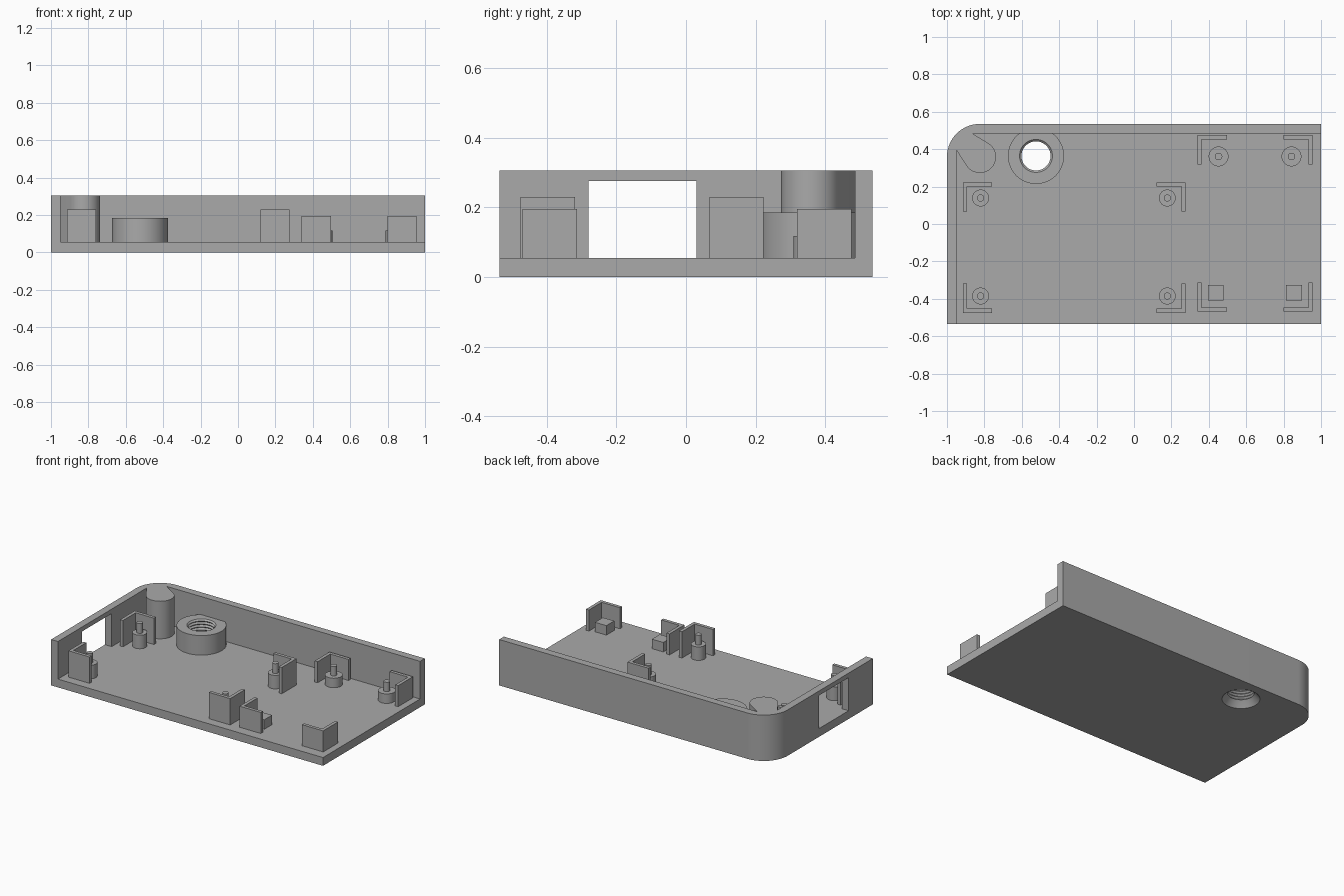
import bpy, bmesh
from math import sin, cos, pi, radians

if "Cube" in bpy.data.objects:
    bpy.data.objects.remove(bpy.data.objects["Cube"], do_unlink=True)

GREY = (0.4, 0.4, 0.4, 1)
mat = bpy.data.materials.new("grey plastic")
mat.use_nodes = True
mat.diffuse_color = GREY
mat.node_tree.nodes["Principled BSDF"].inputs["Base Color"].default_value = GREY

FLOOR, TOP, HX, HY, WALL = 0.055, 0.305, 1.0, 0.535, 0.05
CORNER, CORNER_R, BOSS_R = (-0.824, 0.359), 0.176, 0.086
RING = (-0.524, 0.364)


def finish(name, bm):
    bmesh.ops.recalc_face_normals(bm, faces=bm.faces)
    mesh = bpy.data.meshes.new(name)
    bm.to_mesh(mesh)
    bm.free()
    mesh.materials.append(mat)
    ob = bpy.data.objects.new(name, mesh)
    bpy.context.collection.objects.link(ob)
    return ob


def arc(c, r, a0, a1, n=32):
    angles = [radians(a0 + (a1 - a0) * i / n) for i in range(n + 1)]
    return [(c[0] + r * cos(a), c[1] + r * sin(a)) for a in angles]


def prism(name, pts, z0, z1):
    bm = bmesh.new()
    face = bm.faces.new([bm.verts.new((x, y, z0)) for x, y in pts])
    top = bmesh.ops.extrude_face_region(bm, geom=[face])["geom"]
    verts = [v for v in top if isinstance(v, bmesh.types.BMVert)]
    bmesh.ops.translate(bm, verts=verts, vec=(0, 0, z1 - z0))
    return finish(name, bm)


def lathe(name, c, profile, n=48):
    """Spin (radius, z) points about a vertical axis; radius 0 closes an end."""
    bm = bmesh.new()
    rings = []
    for r, z in profile:
        if r == 0:
            rings.append([bm.verts.new((c[0], c[1], z))] * n)
        else:
            rings.append([bm.verts.new((c[0] + r * cos(2 * pi * i / n),
                                        c[1] + r * sin(2 * pi * i / n), z)) for i in range(n)])
    pairs = list(zip(rings, rings[1:]))
    if profile[0][0] > 0:
        pairs.append((rings[-1], rings[0]))
    for a, b in pairs:
        for i in range(n):
            j = (i + 1) % n
            quad = list(dict.fromkeys((a[i], a[j], b[j], b[i])))
            if len(quad) > 2:
                bm.faces.new(quad)
    return finish(name, bm)


def rect(x0, x1, y0, y1):
    return [(x0, y0), (x1, y0), (x1, y1), (x0, y1)]


def activate(ob):
    bpy.ops.object.select_all(action='DESELECT')
    ob.select_set(True)
    bpy.context.view_layer.objects.active = ob


def cut(ob, cutter):
    mod = ob.modifiers.new("cut", 'BOOLEAN')
    mod.operation, mod.solver, mod.object = 'DIFFERENCE', 'EXACT', cutter
    activate(ob)
    bpy.ops.object.modifier_apply(modifier=mod.name)
    bpy.data.objects.remove(cutter, do_unlink=True)


parts = []

# Floor with one rounded corner and a round hole
outer = arc(CORNER, CORNER_R, 90, 180)
floor = prism("floor_plate", [(-HX, -HY), (HX, -HY), (HX, HY)] + outer, 0, FLOOR)
cut(floor, prism("hole_cutter", arc(RING, 0.113, 0, 352.5, 47), -0.1, 0.2))
parts.append(floor)

# Back and left walls, merged with the corner pillar
inner = [(-HX + WALL, -HY), (-HX + WALL, 0.396)]
inner += arc(CORNER, BOSS_R, 212.6, 419.4, 40)
inner += [(-0.866, HY - WALL), (HX, HY - WALL)]
walls = prism("walls", [(HX, HY)] + outer + [(-HX, -HY)] + inner, FLOOR, TOP)
cut(walls, prism("window_cutter", rect(-1.1, -0.92, -0.28, 0.03), FLOOR - 0.05, 0.275))
parts.append(walls)

# Threaded collar, countersunk underneath
crests = 8
thread = []
for i in range(2 * crests + 1):
    thread.append((0.078 if i % 2 else 0.088, 0.185 - i * 0.155 / (2 * crests)))
parts.append(lathe("threaded_collar", RING,
                   [(0.113, 0), (0.113, FLOOR), (0.15, FLOOR), (0.15, 0.185)] + thread))


# Corner brackets, pegs and pads
def bracket(name, x, y, sx, sy, top, arm=0.156, t=0.022):
    pts = [(0, 0), (arm, 0), (arm, t), (t, t), (t, arm), (0, arm)]
    parts.append(prism(name, [(x + sx * a, y + sy * b) for a, b in pts], FLOOR, top))


def peg(name, c, r, shoulder, pin_r, top):
    parts.append(lathe(name, c, [(0, FLOOR), (r, FLOOR), (r, shoulder),
                                 (pin_r, shoulder), (pin_r, top), (0, top)], 32))


for side, sx, bx, px in (("right", 1, -0.915, -0.82), ("left", -1, 0.275, 0.178)):
    for end, sy, by, py in (("back", -1, 0.223, 0.139), ("front", 1, -0.475, -0.385)):
        bracket(f"large_bracket_{end}_{side}", bx, by, sx, sy, 0.23)
        peg(f"large_peg_{end}_{side}", (px, py), 0.045, 0.145, 0.019, 0.21)

for side, sx, bx, px, qx in (("right", 1, 0.34, 0.452, 0.437), ("left", -1, 0.955, 0.842, 0.856)):
    bracket(f"small_bracket_back_{side}", bx, 0.475, sx, -1, 0.195)
    bracket(f"small_bracket_front_{side}", bx, -0.469, sx, 1, 0.195)
    peg(f"small_peg_{side}", (px, 0.361), 0.053, 0.118, 0.02, 0.18)
    parts.append(prism(f"support_pad_{side}",
                       rect(qx - 0.042, qx + 0.042, -0.409, -0.326), FLOOR, 0.118))

for ob in parts:
    activate(ob)
    bpy.ops.object.shade_smooth_by_angle(angle=radians(30))
